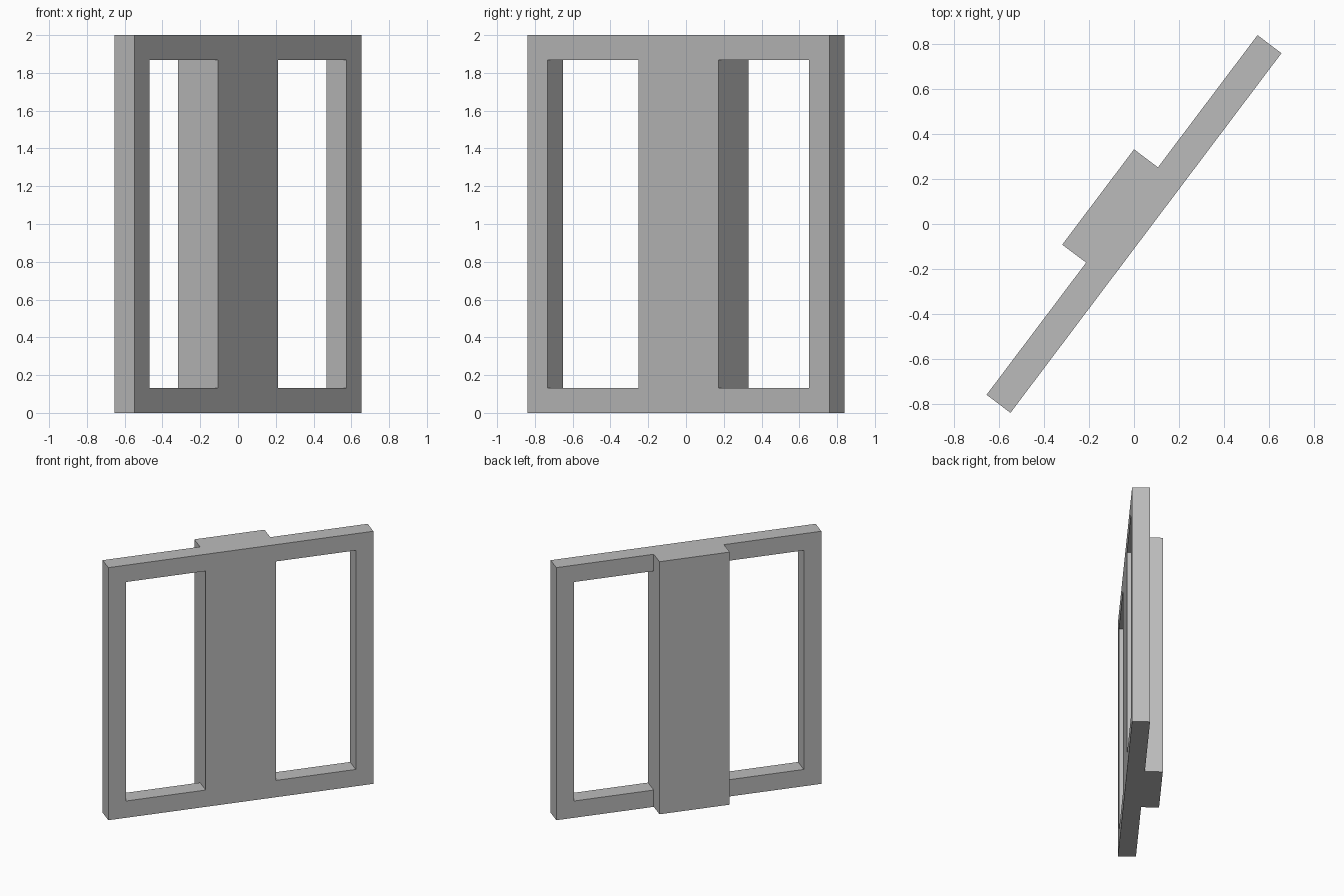
import bpy
import bmesh
import math

cube = bpy.data.objects.get("Cube")
if cube:
    bpy.data.objects.remove(cube, do_unlink=True)

HEIGHT = 2.0
HALF_LENGTH = 1.0
BAR = 0.133          # width of the border and thickness of the frame
HALF_PANEL = 0.265   # half width of the thick middle panel
FRONT, BACK, PANEL_BACK = -BAR / 2, BAR / 2, BAR * 1.5
TURN = math.radians(53)

grey = bpy.data.materials.new("plain grey")
grey.use_nodes = True
colour = (0.5, 0.5, 0.5, 1)
grey.diffuse_color = colour
grey.node_tree.nodes["Principled BSDF"].inputs["Base Color"].default_value = colour


def prism(name, outline, bottom, top):
    """Extrude a plan outline upwards into a closed solid."""
    bm = bmesh.new()
    base = bm.faces.new([bm.verts.new((x, y, bottom)) for x, y in outline])
    grown = bmesh.ops.extrude_face_region(bm, geom=[base])["geom"]
    verts = [v for v in grown if isinstance(v, bmesh.types.BMVert)]
    bmesh.ops.translate(bm, verts=verts, vec=(0, 0, top - bottom))
    bmesh.ops.recalc_face_normals(bm, faces=bm.faces)
    mesh = bpy.data.meshes.new(name)
    bm.to_mesh(mesh)
    bm.free()
    mesh.materials.append(grey)
    obj = bpy.data.objects.new(name, mesh)
    bpy.context.collection.objects.link(obj)
    obj.rotation_euler.z = TURN
    return obj


# Frame and thick middle panel as one stepped slab
half_outline = [(HALF_LENGTH, FRONT), (HALF_LENGTH, BACK),
                (HALF_PANEL, BACK), (HALF_PANEL, PANEL_BACK)]
mirrored = [(-x, y) for x, y in reversed(half_outline)]
frame = prism("window_frame", half_outline + mirrored, 0, HEIGHT)

# Two tall openings, one on each side of the panel
cutters = []
for side in (-1, 1):
    inner, outer = side * HALF_PANEL, side * (HALF_LENGTH - BAR)
    outline = [(inner, -BAR), (outer, -BAR), (outer, BAR), (inner, BAR)]
    cutter = prism("opening_cutter", outline, BAR, HEIGHT - BAR)
    cutter.hide_render = True
    cut = frame.modifiers.new("opening", "BOOLEAN")
    cut.operation = "DIFFERENCE"
    cut.solver = "EXACT"
    cut.object = cutter
    cutters.append(cutter)

# Keep the cut result and drop the cutters
bpy.context.view_layer.update()
evaluated = frame.evaluated_get(bpy.context.evaluated_depsgraph_get())
result = bpy.data.meshes.new_from_object(evaluated)
frame.modifiers.clear()
frame.data = result
for cutter in cutters:
    bpy.data.objects.remove(cutter, do_unlink=True)
